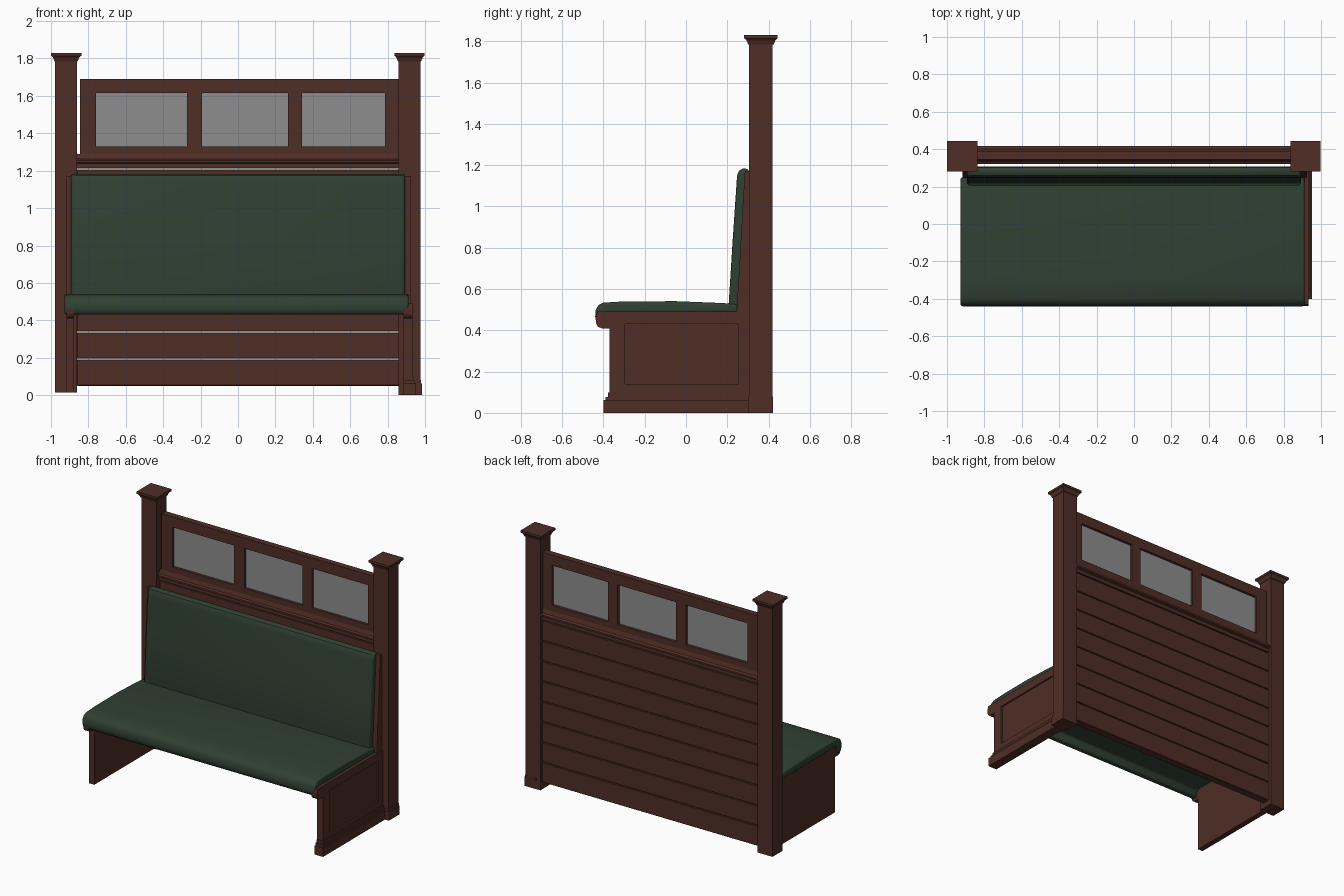
import bpy, bmesh, math

if "Cube" in bpy.data.objects:
    bpy.data.objects.remove(bpy.data.objects["Cube"])


def material(name, rgb):
    m = bpy.data.materials.new(name)
    m.diffuse_color = (*rgb, 1)
    m.use_nodes = True
    m.node_tree.nodes["Principled BSDF"].inputs["Base Color"].default_value = m.diffuse_color
    return m


WOOD = material("dark wood", (0.080, 0.027, 0.019))
GREEN = material("green upholstery", (0.030, 0.052, 0.033))
GLASS = material("grey glass", (0.27, 0.27, 0.27))


def finish(bm, name, mat, bevel=0, segments=3, smooth=False):
    bmesh.ops.recalc_face_normals(bm, faces=bm.faces)
    me = bpy.data.meshes.new(name)
    bm.to_mesh(me)
    bm.free()
    me.materials.append(mat)
    ob = bpy.data.objects.new(name, me)
    bpy.context.collection.objects.link(ob)
    bpy.ops.object.select_all(action='DESELECT')
    ob.select_set(True)
    bpy.context.view_layer.objects.active = ob
    if bevel:
        b = ob.modifiers.new("bevel", 'BEVEL')
        b.width, b.segments = bevel, segments
        b.limit_method, b.angle_limit = 'ANGLE', math.radians(40)
        bpy.ops.object.modifier_apply(modifier=b.name)
    if smooth:
        bpy.ops.object.shade_smooth_by_angle(angle=math.radians(35))
    return ob


def box(name, x0, x1, y0, y1, z0, z1, mat=WOOD, bevel=0):
    bm = bmesh.new()
    bmesh.ops.create_cube(bm, size=1)
    for v in bm.verts:
        v.co = ((x0 + x1) / 2 + v.co.x * (x1 - x0),
                (y0 + y1) / 2 + v.co.y * (y1 - y0),
                (z0 + z1) / 2 + v.co.z * (z1 - z0))
    return finish(bm, name, mat, bevel, 1)


def extrude_x(name, x0, x1, profile, mat=WOOD, bevel=0, smooth=False):
    """Sweep a closed (y, z) profile along x."""
    bm = bmesh.new()
    a = [bm.verts.new((x0, y, z)) for y, z in profile]
    b = [bm.verts.new((x1, y, z)) for y, z in profile]
    n = len(profile)
    bm.faces.new(a)
    bm.faces.new(b[::-1])
    for i in range(n):
        j = (i + 1) % n
        bm.faces.new((a[i], a[j], b[j], b[i]))
    return finish(bm, name, mat, bevel, 3, smooth)


def square_stack(name, cx, cy, rings):
    """Stack of square rings given as (half width, z)."""
    bm = bmesh.new()
    loops = [[bm.verts.new((cx + sx * h, cy + sy * h, z))
              for sx, sy in ((-1, -1), (1, -1), (1, 1), (-1, 1))] for h, z in rings]
    bm.faces.new(loops[0])
    bm.faces.new(loops[-1])
    for lo, hi in zip(loops, loops[1:]):
        for i in range(4):
            j = (i + 1) % 4
            bm.faces.new((lo[i], lo[j], hi[j], hi[i]))
    return finish(bm, name, WOOD)


# posts with flared caps
for side, cx, base in (("left", -0.919, 0.015), ("right", 0.917, 0.0)):
    box(side + "_post", cx - 0.059, cx + 0.059, 0.305, 0.42, base, 1.79)
    square_stack(side + "_post_cap", cx, 0.363,
                 [(0.062, 1.785), (0.064, 1.79), (0.070, 1.805),
                  (0.076, 1.812), (0.081, 1.814), (0.081, 1.83)])

# end panels with rounded nose under the seat front
def end_profile(base):
    return [(0.31, base), (-0.37, base), (-0.37, 0.41), (-0.41, 0.41), (-0.427, 0.418),
            (-0.436, 0.435), (-0.438, 0.46), (-0.43, 0.49), (0.31, 0.49)]

extrude_x("left_end_panel", -0.918, -0.878, end_profile(0.015))
right = extrude_x("right_end_panel", 0.885, 0.932, end_profile(0.0))

# recessed field on the right end panel
cutter = box("panel_cutter", 0.92, 0.96, -0.295, 0.255, 0.14, 0.43)
cutter.hide_render = True
cut = right.modifiers.new("recess", 'BOOLEAN')
cut.operation, cut.object, cut.solver = 'DIFFERENCE', cutter, 'EXACT'
bpy.context.view_layer.objects.active = right
bpy.ops.object.modifier_apply(modifier=cut.name)
bpy.data.objects.remove(cutter)

# skirting on the right end only
box("right_panel_skirting", 0.885, 0.953, -0.40, 0.305, 0, 0.062)
box("right_panel_skirting_step", 0.885, 0.945, -0.39, 0.305, 0.062, 0.078)
box("right_panel_skirting_bead", 0.885, 0.938, -0.378, 0.305, 0.078, 0.098)
box("right_post_skirting", 0.885, 0.984, 0.30, 0.422, 0, 0.062)
box("right_post_skirting_bead", 0.89, 0.979, 0.303, 0.421, 0.062, 0.08)

# horizontal back boards
pitch = 0.145
for i in range(8):
    z = 0.05 + i * pitch
    box(f"back_board_{i + 1}", -0.862, 0.860, 0.345, 0.40, z, z + pitch - 0.004, WOOD, 0.003)

# moulded rail between boards and window frame
extrude_x("moulded_rail", -0.862, 0.860,
          [(0.345, 1.212), (0.335, 1.215), (0.335, 1.238), (0.322, 1.243), (0.322, 1.255),
           (0.335, 1.262), (0.345, 1.29), (0.39, 1.29), (0.40, 1.262), (0.417, 1.255),
           (0.417, 1.243), (0.40, 1.238), (0.40, 1.212)])

# window frame
FY = (0.345, 0.39)
box("window_top_rail", -0.845, 0.860, *FY, 1.615, 1.69)
box("window_bottom_rail", -0.845, 0.860, *FY, 1.285, 1.33)
stiles = ((-0.845, -0.76), (-0.272, -0.192), (0.268, 0.343), (0.787, 0.860))
for i, (a, b) in enumerate(stiles):
    box(f"window_stile_{i + 1}", a, b, *FY, 1.33, 1.615)
for i in range(3):
    box(f"window_pane_{i + 1}", stiles[i][1], stiles[i + 1][0], 0.363, 0.371, 1.33, 1.615, GLASS)

# wedge shaped backing behind the back cushion
extrude_x("back_cushion_backing", -0.916, 0.926,
          [(0.245, 0.485), (0.307, 0.485), (0.307, 1.172), (0.285, 1.172)])

# back cushion, leaning and rounded
extrude_x("back_cushion", -0.893, 0.893,
          [(0.205, 0.50), (0.26, 0.50), (0.305, 1.183), (0.275, 1.183), (0.258, 1.174),
           (0.249, 1.155), (0.246, 1.13), (0.225, 0.82)], GREEN, 0.016, True)

# seat cushion with a front roll
extrude_x("seat_cushion", -0.928, 0.912,
          [(0.25, 0.485), (0.25, 0.525), (0.18, 0.532), (-0.05, 0.541), (-0.30, 0.540),
           (-0.40, 0.534), (-0.424, 0.522), (-0.437, 0.50), (-0.44, 0.465), (-0.434, 0.44),
           (-0.42, 0.43), (-0.385, 0.43), (-0.375, 0.485)], GREEN, 0.012, True)
